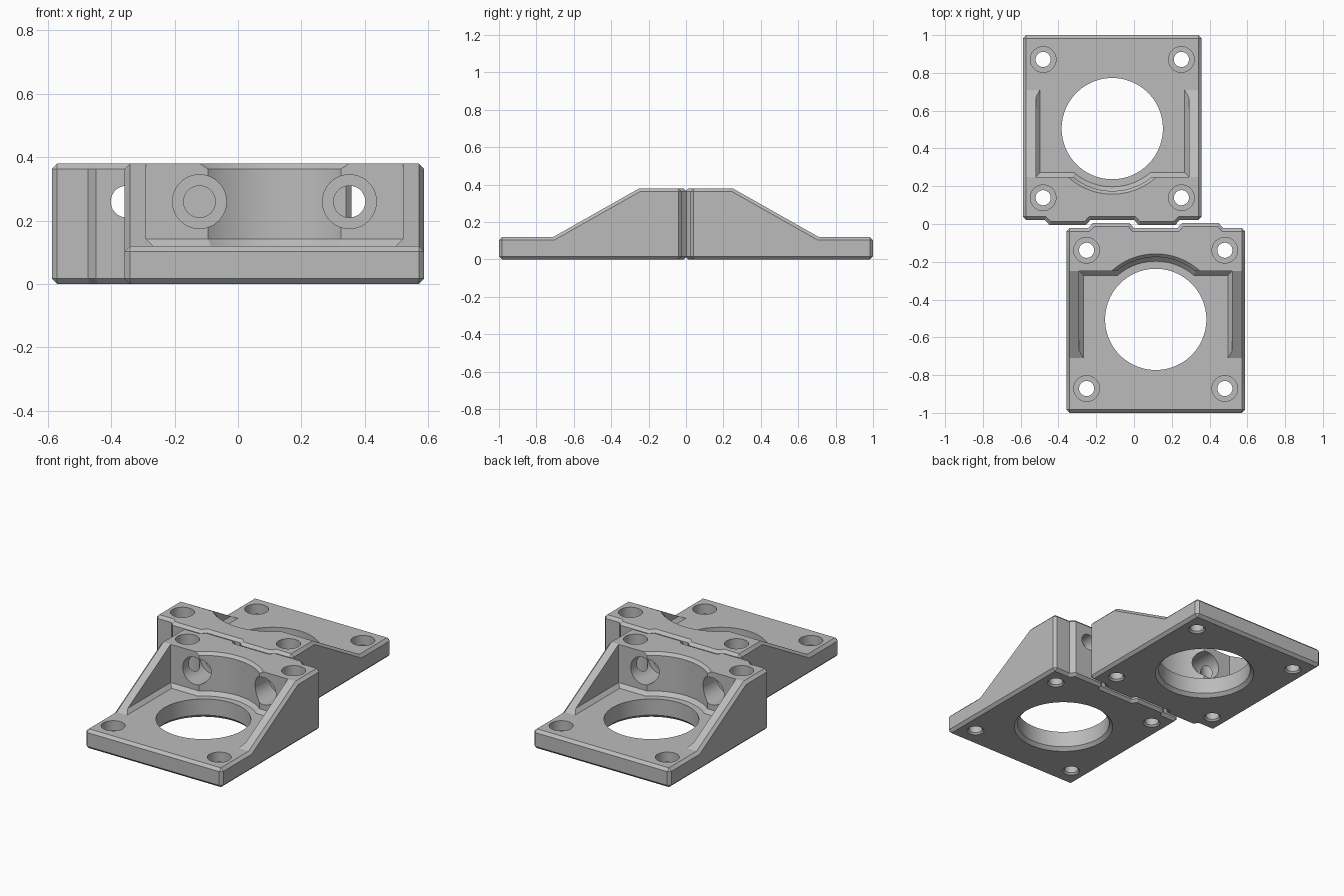
import bpy, bmesh, math
from mathutils import Matrix, Vector

if "Cube" in bpy.data.objects:
    bpy.data.objects.remove(bpy.data.objects["Cube"])

CX, CY = 0.115, -0.505      # axis of the large bore
HALF_W, TOP, FLOOR = 0.4725, 0.38, 0.12
CH = 0.017                  # outer chamfer

grey = bpy.data.materials.new("light_grey")
grey.diffuse_color = (0.5, 0.5, 0.5, 1)
grey.use_nodes = True
grey.node_tree.nodes["Principled BSDF"].inputs["Base Color"].default_value = grey.diffuse_color


def to_object(name, bm):
    bmesh.ops.recalc_face_normals(bm, faces=bm.faces)
    me = bpy.data.meshes.new(name)
    bm.to_mesh(me)
    bm.free()
    me.materials.append(grey)
    ob = bpy.data.objects.new(name, me)
    bpy.context.collection.objects.link(ob)
    return ob


def prism(points, direction):
    """Extrude a closed polygon along a direction."""
    bm = bmesh.new()
    face = bm.faces.new([bm.verts.new(p) for p in points])
    ext = bmesh.ops.extrude_face_region(bm, geom=[face])
    moved = [v for v in ext["geom"] if isinstance(v, bmesh.types.BMVert)]
    bmesh.ops.translate(bm, verts=moved, vec=direction)
    bmesh.ops.recalc_face_normals(bm, faces=bm.faces)
    return bm


def chamfer(bm, width, rule):
    edges = [e for e in bm.edges if rule(e.verts[0].co, e.verts[1].co)]
    bmesh.ops.bevel(bm, geom=edges, offset=width, offset_type='OFFSET',
                    segments=1, affect='EDGES', profile=0.5)


def lathe(name, profile, matrix, n=48):
    """Turned solid from (radius, height) pairs around local z."""
    bm = bmesh.new()
    rings = [[bm.verts.new((r * math.cos(2 * math.pi * i / n),
                            r * math.sin(2 * math.pi * i / n), z))
              for i in range(n)] for r, z in profile]
    for a, b in zip(rings, rings[1:]):
        for i in range(n):
            j = (i + 1) % n
            bm.faces.new((a[i], a[j], b[j], b[i]))
    bm.faces.new(rings[0][::-1])
    bm.faces.new(rings[-1])
    bm.transform(matrix)
    return to_object(name, bm)


def combine(target, tool, operation):
    mod = target.modifiers.new("cut", 'BOOLEAN')
    mod.operation, mod.solver, mod.object = operation, 'EXACT', tool
    bpy.context.view_layer.objects.active = target
    bpy.ops.object.modifier_apply(modifier=mod.name)
    bpy.data.objects.remove(tool, do_unlink=True)


# Body: side profile with sloped ribs, outer edges chamfered
x0 = CX - HALF_W
side = [(-1.0, 0), (-0.022, 0), (-0.022, TOP), (-0.25, TOP), (-0.71, FLOOR), (-1.0, FLOOR)]
bm = prism([(x0, y, z) for y, z in side], (2 * HALF_W, 0, 0))


def outer_edge(a, b):
    along_x = abs(a.x - b.x) > 0.1
    return not (along_x and -0.8 < a.y < -0.1)


chamfer(bm, CH, outer_edge)
bracket = to_object("front_bracket", bm)

# Interlocking tabs on the back face
for s in (-1, 1):
    c, tip, root = CX + s * 0.2365, 0.0965, 0.157
    plan = [(c - root, -0.06), (c + root, -0.06), (c + tip, 0.005), (c - tip, 0.005)]
    bm = prism([(x, y, 0) for x, y in plan], (0, 0, TOP))
    chamfer(bm, CH, lambda a, b: abs(a.z - b.z) < 0.01 and max(a.y, b.y) > 0)
    combine(bracket, to_object("tab", bm), 'UNION')

# Pocket between the ribs, with chamfered floor corners
px0, px1 = CX - 0.405, CX + 0.405
bm = prism([(px0, -0.9, FLOOR), (px1, -0.9, FLOOR), (px1, -0.25, FLOOR), (px0, -0.25, FLOOR)],
           (0, 0, 0.4))
chamfer(bm, 0.022, lambda a, b: max(a.z, b.z) < 0.2 and max(a.y, b.y) > -0.3)
combine(bracket, to_object("pocket", bm), 'DIFFERENCE')

# Round clearance in the upright wall, then the large bore
axis = Matrix.Translation((CX, CY, 0))
combine(bracket, lathe("round_clearance", [(0.308, FLOOR), (0.33, 0.142), (0.33, TOP - CH),
                                           (0.347, TOP), (0.367, TOP + 0.02)], axis, 96), 'DIFFERENCE')
combine(bracket, lathe("bore", [(0.308, -0.02), (0.268, 0.02), (0.268, 0.3)], axis, 96), 'DIFFERENCE')

# Vertical counterbored screw holes at the four corners
for sx in (-1, 1):
    for sy in (-1, 1):
        place = Matrix.Translation((CX + sx * 0.366, CY + sy * 0.366, 0))
        combine(bracket, lathe("screw_hole", [(0.07, -0.02), (0.04, 0.01), (0.04, 0.06),
                                              (0.068, 0.06), (0.068, 0.5)], place), 'DIFFERENCE')

# Horizontal counterbored holes through the upright wall
for s in (-1, 1):
    place = Matrix.Translation((CX + s * 0.2365, 0, 0.26)) @ Matrix.Rotation(math.pi / 2, 4, 'X')
    combine(bracket, lathe("wall_hole", [(0.05, -0.05), (0.05, 0.08), (0.085, 0.08),
                                         (0.085, 0.6)], place), 'DIFFERENCE')

bpy.ops.object.select_all(action='DESELECT')
bracket.select_set(True)
bpy.context.view_layer.objects.active = bracket
bpy.ops.object.shade_smooth_by_angle(angle=math.radians(25))

# Second bracket: same part turned half way round
back = bracket.copy()
back.name = "back_bracket"
back.rotation_euler = (0, 0, math.pi)
bpy.context.collection.objects.link(back)
